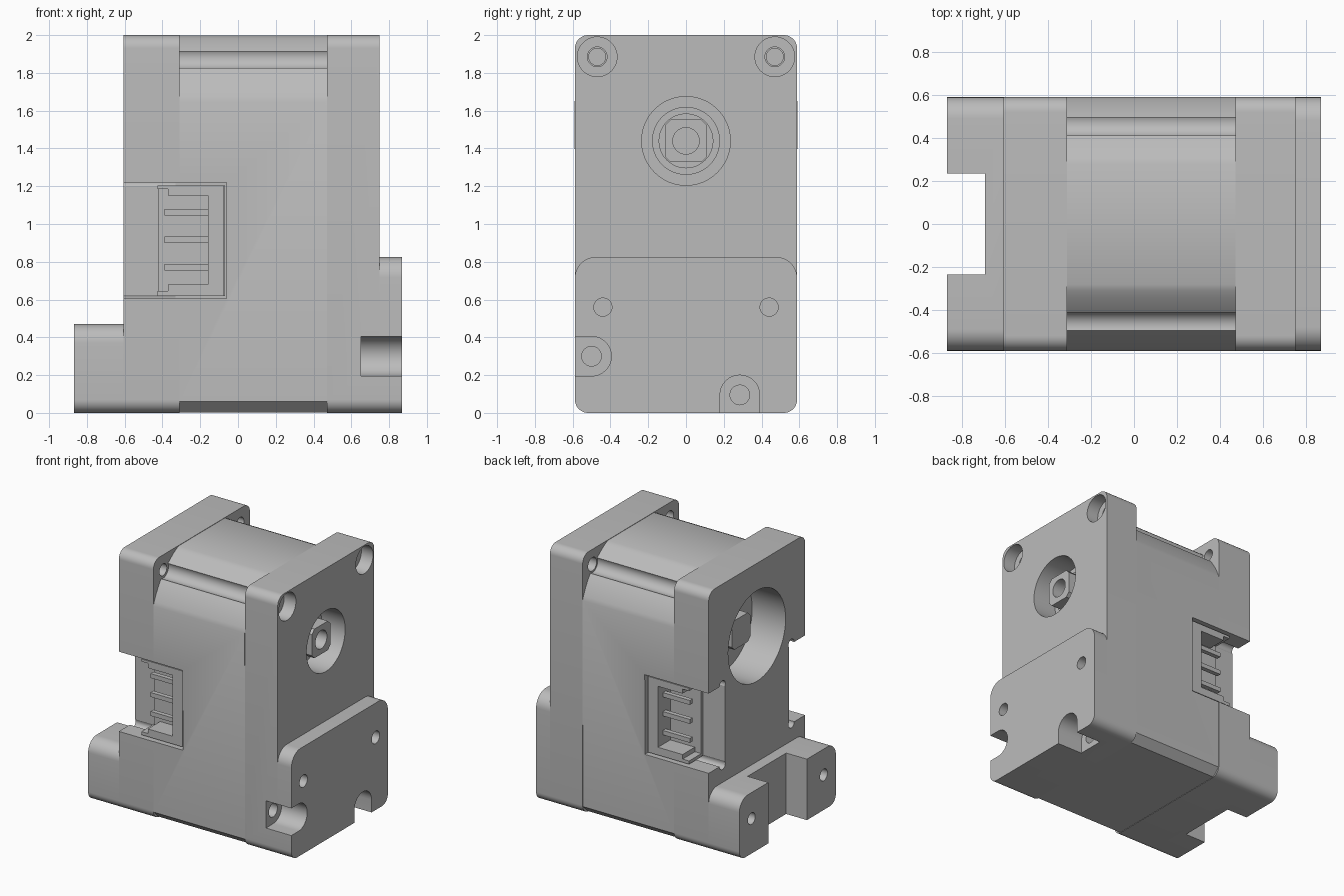
import bpy, bmesh, math

old = bpy.data.objects.get("Cube")
if old:
    bpy.data.objects.remove(old, do_unlink=True)

grey = bpy.data.materials.new("machined_grey")
grey.use_nodes = True
grey.diffuse_color = (0.5, 0.5, 0.5, 1)
grey.node_tree.nodes["Principled BSDF"].inputs["Base Color"].default_value = (0.5, 0.5, 0.5, 1)

AXIS_Z = 1.44        # height of the shaft
HALF = 0.588         # half width of the housing
BOLTS = [(-0.47, 1.885), (0.47, 1.885)]


def arc(cy, cz, r, a0, a1, n=10):
    return [(cy + r * math.cos(math.radians(a0 + (a1 - a0) * i / n)),
             cz + r * math.sin(math.radians(a0 + (a1 - a0) * i / n))) for i in range(n + 1)]


def rounded(half, z0, z1, r_low, r_top):
    """Rounded rectangle in the YZ plane."""
    return (arc(half - r_low, z0 + r_low, r_low, -90, 0) + arc(half - r_top, z1 - r_top, r_top, 0, 90)
            + arc(r_top - half, z1 - r_top, r_top, 90, 180) + arc(r_low - half, z0 + r_low, r_low, 180, 270))


def circle(y, z, r, n=48):
    return arc(y, z, r, 0, 360 - 360 / n, n - 1)


def prism(name, pts, x0, x1):
    """Extrude a YZ profile along X."""
    bm = bmesh.new()
    face = bm.faces.new([bm.verts.new((x0, y, z)) for y, z in pts])
    ext = bmesh.ops.extrude_face_region(bm, geom=[face])
    bmesh.ops.translate(bm, vec=(x1 - x0, 0, 0),
                        verts=[v for v in ext["geom"] if isinstance(v, bmesh.types.BMVert)])
    bmesh.ops.recalc_face_normals(bm, faces=bm.faces)
    me = bpy.data.meshes.new(name)
    bm.to_mesh(me)
    bm.free()
    me.materials.append(grey)
    ob = bpy.data.objects.new(name, me)
    bpy.context.collection.objects.link(ob)
    return ob


def box(name, x0, x1, y0, y1, z0, z1):
    return prism(name, [(y0, z0), (y1, z0), (y1, z1), (y0, z1)], x0, x1)


def activate(ob):
    bpy.ops.object.select_all(action='DESELECT')
    ob.select_set(True)
    bpy.context.view_layer.objects.active = ob


def cut(ob, *cutters):
    """Subtract the cutters, then discard them."""
    activate(ob)
    for c in cutters:
        mod = ob.modifiers.new("cut", 'BOOLEAN')
        mod.operation = 'DIFFERENCE'
        mod.solver = 'EXACT'
        mod.object = c
        bpy.ops.object.modifier_apply(modifier=mod.name)
        bpy.data.objects.remove(c, do_unlink=True)


def smooth(ob):
    activate(ob)
    bpy.ops.object.shade_smooth_by_angle(angle=math.radians(25))


def hole(y, z, r, x0, x1):
    return prism("cutter", circle(y, z, r), x0, x1)


def side_notches(x0, x1):
    """Connector bays on the front and back."""
    return [box("cutter", x0, x1, min(s * 0.39, s), max(s * 0.39, s), 0.605, 1.22) for s in (-1, 1)]


# Motor body: round shoulders, chamfered bottom, bolt grooves
R = 0.626
a = math.degrees(math.asin((1.65 - AXIS_Z) / R))
top_r = arc(0, AXIS_Z, R, a, 90 - math.degrees(math.asin(0.28 / R)), 14)
side = HALF - 0.003
half_profile = [(side - 0.06, 0.003), (side, 0.06)] + top_r[:-1] + [(0.28, 1.997)]
body = prism("motor_body", half_profile + [(-y, z) for y, z in reversed(half_profile)], -0.31, 0.47)
cut(body, *[hole(y, z, 0.065, -0.4, 0.6) for y, z in BOLTS], *side_notches(-0.4, -0.06))

# Output end plate and its mounting foot
plate = prism("output_end_plate", rounded(HALF, 0, 2, 0.07, 0.07), 0.47, 0.75)
foot = prism("output_foot", rounded(HALF, 0, 0.825, 0.07, 0.11), 0.75, 0.867)
for y, z in BOLTS:
    cut(plate, hole(y, z, 0.105, 0.65, 0.9), hole(y, z, 0.052, 0.4, 0.7))
cut(plate, hole(0, AXIS_Z, 0.235, 0.55, 0.9))
edge_slot = arc(-0.5, 0.3, 0.105, -90, 90, 16) + [(-0.8, 0.405), (-0.8, 0.195)]
base_slot = arc(0.285, 0.095, 0.105, 0, 180, 16) + [(0.18, -0.2), (0.39, -0.2)]
for part in (plate, foot):
    cut(part, prism("cutter", edge_slot, 0.65, 1), prism("cutter", base_slot, 0.65, 1))
cut(plate, hole(-0.5, 0.3, 0.052, 0.52, 0.7), hole(0.285, 0.095, 0.052, 0.52, 0.7))
cut(foot, *[hole(s * 0.44, 0.56, 0.048, 0.78, 1) for s in (-1, 1)])

# Rear end cap with encoder opening and connector bays
cap = prism("rear_end_cap", rounded(HALF, 0, 2, 0.07, 0.07), -0.605, -0.31)
cut(cap, hole(0, AXIS_Z, 0.35, -0.8, -0.32), *side_notches(-0.8, -0.2))
for s in (-1, 1):
    for z in (0.605, 1.22):
        cut(cap, hole(s * 0.42, z, 0.035, -0.8, -0.33))
for y, z in BOLTS:
    cut(cap, hole(y, z, 0.045, -0.45, -0.2))

# Rear foot with a central gap
rear_foot = prism("rear_foot", rounded(HALF, 0, 0.47, 0.07, 0.1), -0.867, -0.605)
cut(rear_foot, box("cutter", -1, -0.69, -0.235, 0.235, -0.2, 1),
    *[hole(s * 0.44, 0.27, 0.045, -1, -0.72) for s in (-1, 1)])

# Shaft with bearing rings, square hub and bore
rings = [prism("bearing_ring_outer", circle(0, AXIS_Z, 0.18), 0.54, 0.57),
         prism("bearing_ring_inner", circle(0, AXIS_Z, 0.145), 0.54, 0.59)]
h, c = 0.112, 0.03
hub_pts = [(h, c - h), (h, h - c), (h - c, h), (c - h, h),
           (-h, h - c), (-h, c - h), (c - h, -h), (h - c, -h)]
hub_pts = [(y, z + AXIS_Z) for y, z in hub_pts]
hub = prism("shaft_hub", hub_pts, 0.56, 0.71)
cut(hub, hole(0, AXIS_Z, 0.07, 0.6, 0.9))
rear_hub = prism("rear_shaft_hub", hub_pts, -0.47, -0.3)

# Side connectors: open housing with three pins
for s, label in ((-1, "front"), (1, "back")):
    def part(name, x0, x1, y0, y1, z0, z1):
        return box(label + "_connector_" + name, x0, x1, min(s * y0, s * y1), max(s * y0, s * y1), z0, z1)
    part("floor", -0.42, -0.07, 0.385, 0.42, 0.62, 1.205)
    part("end_wall", -0.16, -0.075, 0.42, 0.57, 0.62, 1.205)
    part("lower_wall", -0.37, -0.16, 0.42, 0.57, 0.62, 0.68)
    part("upper_wall", -0.37, -0.16, 0.42, 0.57, 1.15, 1.205)
    part("lower_lip", -0.425, -0.37, 0.42, 0.57, 0.62, 0.645)
    part("upper_lip", -0.425, -0.37, 0.42, 0.57, 1.185, 1.205)
    for i in range(3):
        z = 0.77 + i * 0.146
        part("pin_%d" % (i + 1), -0.39, -0.15, 0.475, 0.51, z - 0.017, z + 0.017)

for ob in (body, plate, foot, cap, rear_foot, hub, *rings):
    smooth(ob)
